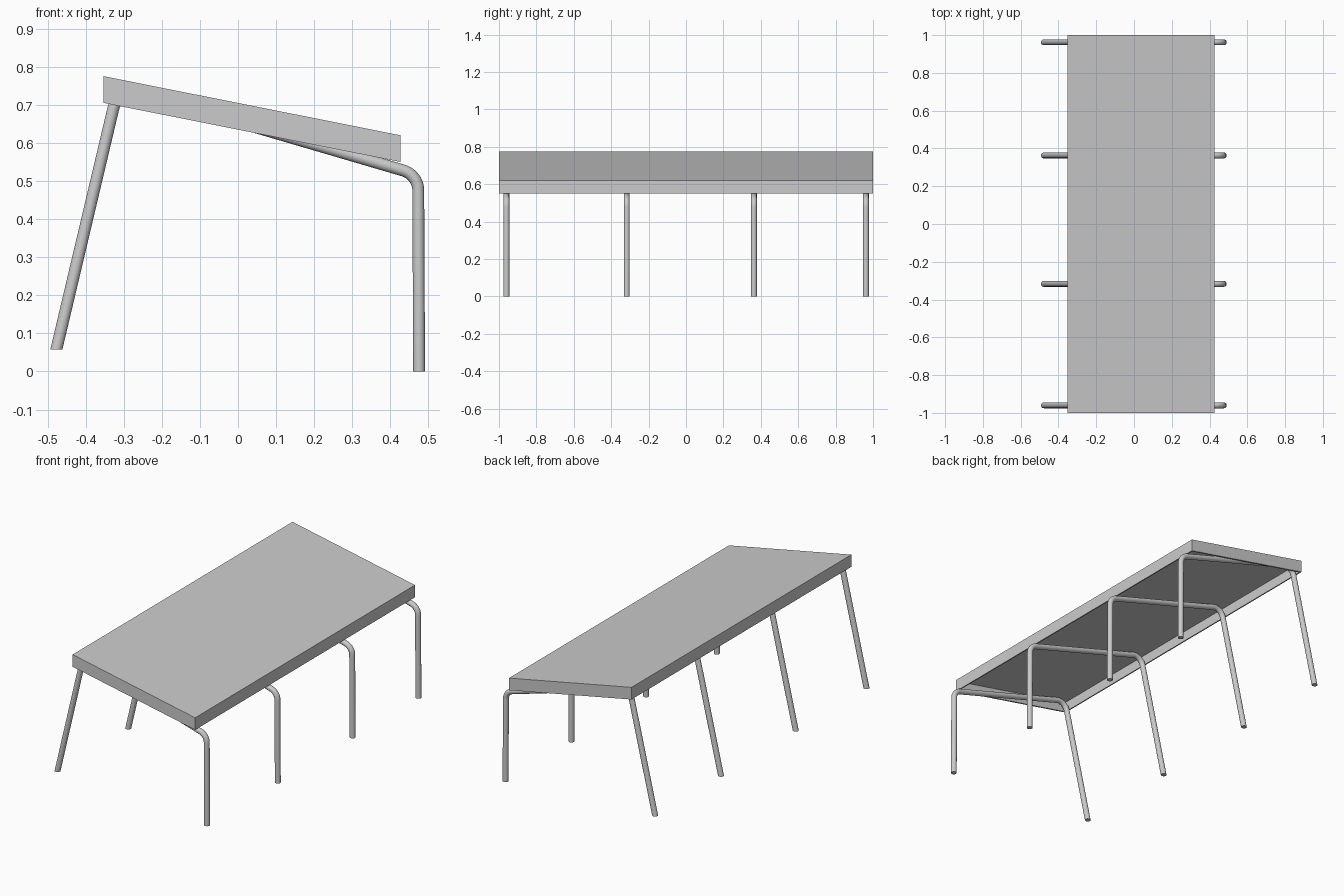
import bpy, bmesh, math
from mathutils import Vector

if "Cube" in bpy.data.objects:
    bpy.data.objects.remove(bpy.data.objects["Cube"])

R = 0.0155      # tube radius
SIDES = 20


def finish(bm, name):
    bmesh.ops.recalc_face_normals(bm, faces=bm.faces)
    me = bpy.data.meshes.new(name)
    bm.to_mesh(me)
    bm.free()
    ob = bpy.data.objects.new(name, me)
    bpy.context.collection.objects.link(ob)
    return ob


# Sloped desktop: slab with a hollow underside
X0, X1, Z0, SLOPE = -0.353, 0.427, 0.775, -0.199


def slab_z(x, depth):
    return Z0 + SLOPE * (x - X0) - depth


bm = bmesh.new()
profile = [(X0, 0), (X1, 0), (X1, 0.07), (X0, 0.07)]
face = bm.faces.new([bm.verts.new((x, -1, slab_z(x, d))) for x, d in profile])
ext = bmesh.ops.extrude_face_region(bm, geom=[face])
bmesh.ops.translate(bm, vec=(0, 2, 0),
                    verts=[v for v in ext["geom"] if isinstance(v, bmesh.types.BMVert)])
bmesh.ops.recalc_face_normals(bm, faces=bm.faces)
under = min(bm.faces, key=lambda f: f.normal.z)
bmesh.ops.inset_region(bm, faces=[under], thickness=0.013)
recess = bmesh.ops.extrude_face_region(bm, geom=[under])
bmesh.ops.translate(bm, vec=(0, 0, 0.058),
                    verts=[v for v in recess["geom"] if isinstance(v, bmesh.types.BMVert)])
if under.is_valid:
    bm.faces.remove(under)
finish(bm, "desktop")


# Bent tube frames
def rounded(a, corner, b, radius, steps=10):
    """Points of a true arc that rounds the corner between a and b."""
    u, v = (a - corner).normalized(), (b - corner).normalized()
    half = u.angle(v) / 2
    centre = corner + (u + v).normalized() * radius / math.sin(half)
    s = corner + u * radius / math.tan(half) - centre
    e = corner + v * radius / math.tan(half) - centre
    total = s.angle(e)
    return [centre + (s * math.sin((1 - t) * total) + e * math.sin(t * total)) / math.sin(total)
            for t in (i / steps for i in range(steps + 1))]


foot_back = Vector((-0.477, 0, 0.057))
bend_back = Vector((-0.314, 0, 0.7466))
bend_front = Vector((0.473, 0, 0.516))
foot_front = Vector((0.4755, 0, 0))
path = ([foot_back] + rounded(foot_back, bend_back, bend_front, 0.055)
        + rounded(bend_back, bend_front, foot_front, 0.055) + [foot_front])


def leg_frame(name, y):
    bm = bmesh.new()
    rings = []
    last = len(path) - 1
    for i, p in enumerate(path):
        t = (path[min(i + 1, last)] - path[max(i - 1, 0)]).normalized()
        side = Vector((t.z, 0, -t.x))
        if i in (0, last):  # feet are cut level with the floor
            side = Vector((1 / t.z, 0, 0))
        ring = []
        for k in range(SIDES):
            a = 2 * math.pi * k / SIDES
            ring.append(bm.verts.new(p + side * R * math.cos(a)
                                     + Vector((0, y + R * math.sin(a), 0))))
        rings.append(ring)
    for r, s in zip(rings, rings[1:]):
        for k in range(SIDES):
            n = (k + 1) % SIDES
            bm.faces.new((r[k], r[n], s[n], s[k]))
    bm.faces.new(rings[0])
    bm.faces.new(rings[-1])
    ob = finish(bm, name)
    bpy.ops.object.select_all(action='DESELECT')
    ob.select_set(True)
    bpy.context.view_layer.objects.active = ob
    bpy.ops.object.shade_smooth_by_angle(angle=math.radians(40))


for n, y in enumerate((-0.96, -0.317, 0.363, 0.962), 1):
    leg_frame(f"leg_frame_{n}", y)
